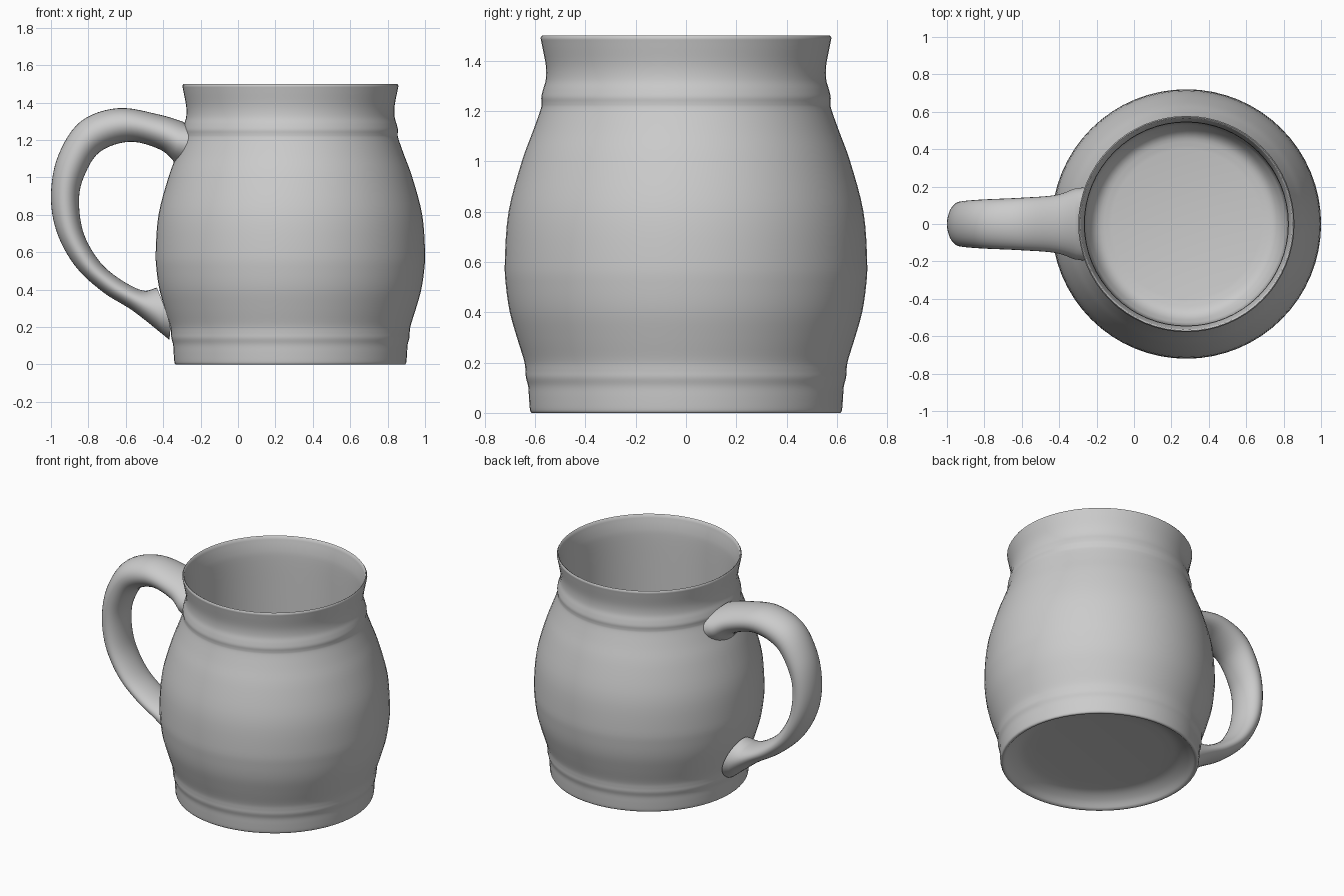
import bpy, bmesh, math
from mathutils import Vector

cube = bpy.data.objects.get("Cube")
if cube:
    bpy.data.objects.remove(cube, do_unlink=True)

CENTRE_X = 0.28
SIDES = 64

clay = bpy.data.materials.new("grey glaze")
clay.use_nodes = True
GREY = (0.6, 0.6, 0.6, 1)
clay.diffuse_color = GREY
clay.node_tree.nodes["Principled BSDF"].inputs["Base Color"].default_value = GREY


def smooth_path(points, steps):
    """Catmull-Rom interpolation through points of any dimension."""
    pts = [Vector(p) for p in points]
    pts = [pts[0] * 2 - pts[1]] + pts + [pts[-1] * 2 - pts[-2]]
    out = []
    for a, b, c, d in zip(pts, pts[1:], pts[2:], pts[3:]):
        for i in range(steps):
            t = i / steps
            out.append((b * 2 + (c - a) * t + (a * 2 - b * 5 + c * 4 - d) * t ** 2
                        + (b * 3 - a - c * 3 + d) * t ** 3) / 2)
    return out + [pts[-2]]


def skin(bm, rings):
    """Join closed rings of vertices with quads."""
    for r, s in zip(rings, rings[1:]):
        n = len(r)
        for i in range(n):
            j = (i + 1) % n
            bm.faces.new((r[i], r[j], s[j], s[i]))


def finish(bm, name, angle):
    bmesh.ops.recalc_face_normals(bm, faces=bm.faces)
    mesh = bpy.data.meshes.new(name)
    bm.to_mesh(mesh)
    bm.free()
    obj = bpy.data.objects.new(name, mesh)
    bpy.context.collection.objects.link(obj)
    mesh.materials.append(clay)
    bpy.ops.object.select_all(action='DESELECT')
    obj.select_set(True)
    bpy.context.view_layer.objects.active = obj
    bpy.ops.object.shade_smooth_by_angle(angle=math.radians(angle))


# Outer wall: foot band, belly, neck band, flared rim (radius, height)
outer = smooth_path([(0.614, 0), (0.62, 0.012), (0.624, 0.06), (0.627, 0.105),
                     (0.636, 0.14), (0.638, 0.17), (0.644, 0.21), (0.672, 0.3),
                     (0.7, 0.4), (0.715, 0.5), (0.72, 0.6), (0.705, 0.8), (0.652, 1.0),
                     (0.608, 1.12), (0.578, 1.205), (0.574, 1.23), (0.575, 1.255),
                     (0.568, 1.285), (0.557, 1.325), (0.557, 1.38), (0.571, 1.455),
                     (0.578, 1.49)], 4)


def wall_radius(z):
    for a, b in zip(outer, outer[1:]):
        if a.y <= z <= b.y:
            return a.x + (b.x - a.x) * (z - a.y) / (b.y - a.y)


# Nearly straight inner wall with a broad rounded corner into a flat floor
inner = smooth_path([(0.566, 1.496), (0.55, 1.42), (0.544, 1.34), (0.543, 1.1),
                     (0.543, 0.7), (0.54, 0.3), (0.52, 0.2), (0.475, 0.14),
                     (0.4, 0.12)], 4)
# Shallow domed hollow under the foot
under = smooth_path([(0.4, 0.08), (0.49, 0.07), (0.555, 0.04), (0.6, 0)], 4)
rim = [Vector((0.572, 1.5))]

bm = bmesh.new()
rings = []
for r, z in under + outer + rim + inner:
    rings.append([bm.verts.new((CENTRE_X + r * math.cos(2 * math.pi * i / SIDES),
                                r * math.sin(2 * math.pi * i / SIDES), z))
                  for i in range(SIDES)])
skin(bm, rings)
bm.faces.new(rings[0])
bm.faces.new(rings[-1])
finish(bm, "mug_body", 60)

# Handle stations: outer edge x z, inner edge x z, half width
stations = smooth_path([(-0.27, 1.29, -0.335, 1.08, 0.195),
                        (-0.42, 1.335, -0.42, 1.15, 0.155),
                        (-0.64, 1.37, -0.58, 1.19, 0.14),
                        (-0.84, 1.3, -0.74, 1.135, 0.132),
                        (-0.96, 1.12, -0.825, 1.0, 0.125),
                        (-1.0, 0.91, -0.85, 0.87, 0.12),
                        (-0.97, 0.71, -0.825, 0.7, 0.12),
                        (-0.87, 0.525, -0.74, 0.55, 0.12),
                        (-0.72, 0.385, -0.63, 0.455, 0.12),
                        (-0.56, 0.285, -0.51, 0.395, 0.125),
                        (-0.365, 0.13, -0.435, 0.41, 0.14)], 6)
bm = bmesh.new()
rings = []
for ox, oz, ix, iz, half in stations:
    mid = Vector(((ox + ix) / 2, 0, (oz + iz) / 2))
    across = Vector(((ox - ix) / 2, 0, (oz - iz) / 2))
    rings.append([bm.verts.new(mid + across * math.cos(2 * math.pi * i / 32)
                               + Vector((0, half * math.sin(2 * math.pi * i / 32), 0)))
                  for i in range(32)])
# Fit both ends to the curve of the body; the lower one stops just short
for ring, gap in ((rings[0], 0.0), (rings[-1], 0.012)):
    for v in ring:
        v.co.x = CENTRE_X - gap - math.sqrt(wall_radius(v.co.z) ** 2 - v.co.y ** 2)
skin(bm, rings)
finish(bm, "handle", 50)
